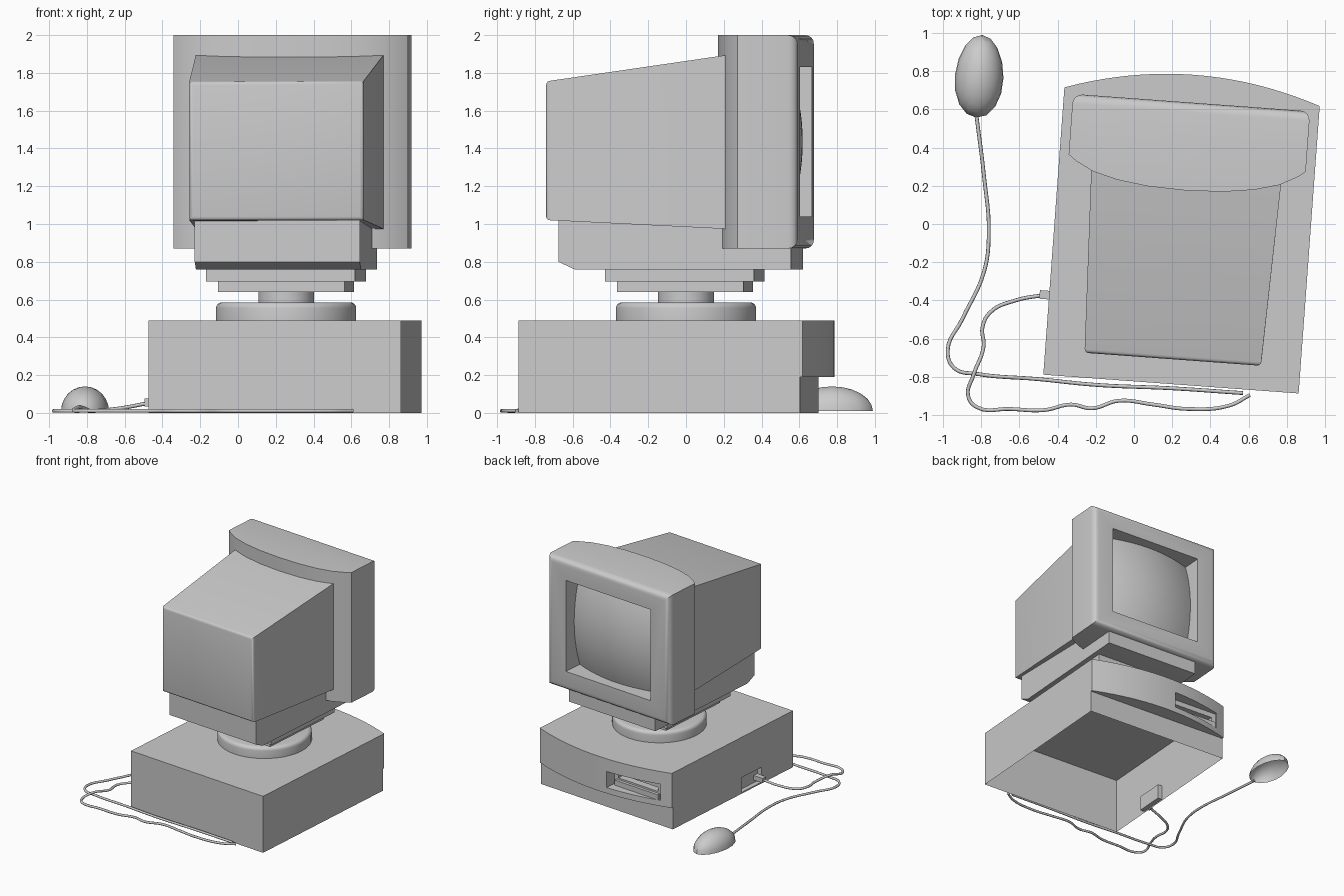
import bpy, bmesh, math
from mathutils import Vector

if "Cube" in bpy.data.objects:
    bpy.data.objects.remove(bpy.data.objects["Cube"])

TURN = math.radians(-4.2)      # whole computer is turned a little on the desk
ORIGIN = (0.255, 0, 0)


def add(name, bm, loc=ORIGIN, rot=TURN):
    bmesh.ops.recalc_face_normals(bm, faces=bm.faces)
    me = bpy.data.meshes.new(name)
    bm.to_mesh(me)
    bm.free()
    ob = bpy.data.objects.new(name, me)
    ob.location = loc
    ob.rotation_euler.z = rot
    bpy.context.collection.objects.link(ob)
    return ob


def extrude(ring, vec):
    bm = bmesh.new()
    f = bm.faces.new([bm.verts.new(p) for p in ring])
    new = bmesh.ops.extrude_face_region(bm, geom=[f], use_keep_orig=True)["geom"]
    bmesh.ops.translate(bm, vec=vec, verts=[g for g in new if isinstance(g, bmesh.types.BMVert)])
    return bm


def box_bm(x0, x1, y0, y1, z0, z1):
    return extrude([(x0, y0, z0), (x1, y0, z0), (x1, y1, z0), (x0, y1, z0)], (0, 0, z1 - z0))


def box(name, *dims):
    return add(name, box_bm(*dims))


def bevel(bm, test, width, segments):
    edges = [e for e in bm.edges if all(test(v.co) for v in e.verts)]
    bmesh.ops.bevel(bm, geom=edges, offset=width, segments=segments, profile=0.5, affect='EDGES')


def cut(ob, *dims):
    tool = box("cutter", *dims)
    tool.hide_render = True
    mod = ob.modifiers.new("cut", 'BOOLEAN')
    mod.operation, mod.object, mod.solver = 'DIFFERENCE', tool, 'EXACT'
    bpy.context.view_layer.objects.active = ob
    bpy.ops.object.modifier_apply(modifier=mod.name)
    bpy.data.objects.remove(tool)


def disc(name, r, z0, z1, rnd=0):
    bm = bmesh.new()
    bmesh.ops.create_cone(bm, cap_ends=True, segments=40, radius1=r, radius2=r, depth=z1 - z0)
    bmesh.ops.translate(bm, vec=(0, 0, (z0 + z1) / 2), verts=bm.verts)
    if rnd:
        bevel(bm, lambda c: c.z > z1 - 1e-4, rnd, 4)
    return add(name, bm)


# System unit: bowed front above a flat plinth, open underneath
W = 0.67
ring = [(-W, -0.84, 0), (W, -0.84, 0)]
for i in range(21):
    t = 1 - i / 10
    ring.append((W * t, 0.668 + 0.115 * (1 - t * t), 0))
case = add("system_case", extrude(ring, (0, 0, 0.49)))
cut(case, -1, 1, 0.655, 1, -0.1, 0.19)                 # plinth step
cut(case, -0.58, -0.1, 0.68, 1, 0.24, 0.38)            # drive bay
cut(case, -0.54, -0.14, 0.6, 1, 0.30, 0.335)           # disk slot
cut(case, -0.8, -0.63, -0.45, -0.2, 0.012, 0.14)       # side port
bm = bmesh.new()
bm.from_mesh(case.data)
under = [f for f in bm.faces if f.normal.z < -0.9 and f.calc_center_median().z < 0.001]
bmesh.ops.delete(bm, geom=under, context='FACES')
bm.to_mesh(case.data)
bm.free()
box("drive_ledge", -0.56, -0.12, 0.66, 0.705, 0.24, 0.285)

# Swivel stand
disc("stand_disc", 0.372, 0.49, 0.585, 0.03)
disc("stand_neck", 0.148, 0.58, 0.645)
for name, h, z0, z1 in (("lower_plate", 0.336, 0.64, 0.70), ("middle_plate", 0.395, 0.695, 0.765)):
    box(name, -h, h, -h - 0.006, h - 0.006, z0, z1)
side = [(-0.645, 0.80), (-0.56, 0.76), (0.59, 0.76), (0.59, 1.03), (-0.645, 1.03)]
add("monitor_tray", extrude([(-0.438, y, z) for y, z in side], (0.876, 0, 0)))

# Tapered tube housing
bm = box_bm(-0.463, 0.463, -0.71, 0.27, 1.02, 1.755)
for v in bm.verts:
    if v.co.y > 0:
        v.co.x = math.copysign(0.499, v.co.x)
        v.co.z = 0.973 if v.co.z < 1.3 else 1.897
bevel(bm, lambda c: c.y < 0, 0.02, 3)
add("monitor_housing", bm)

# Front bezel with bowed back and rounded front rim
half = [(0.622, 0.32), (0.58, 0.288), (0.49, 0.241), (0.36, 0.206), (0.2, 0.184)]
ring = [(0.622, 0.637)] + half + [(0, 0.176)] + [(-x, y) for x, y in half[::-1]] + [(-0.622, 0.637)]
bm = extrude([(x, y, 0.87) for x, y in ring], (0, 0, 1.13))
bevel(bm, lambda c: c.y > 0.63, 0.05, 4)
bezel = add("monitor_bezel", bm)
cut(bezel, -0.43, 0.43, 0.42, 1, 1.04, 1.83)

# Domed screen glass
bm = bmesh.new()
bmesh.ops.create_grid(bm, x_segments=16, y_segments=16, size=1)
for v in bm.verts:
    x, z = v.co.x * 0.43, v.co.y * 0.395
    v.co = (x, 0.617 - 0.45 * (x * x + z * z), 1.435 + z)
bmesh.ops.reverse_faces(bm, faces=bm.faces)
screen = add("screen_glass", bm)
if screen.data.polygons[0].normal.y < 0:
    screen.data.flip_normals()

# Mouse: open half egg
bm = bmesh.new()
bmesh.ops.create_uvsphere(bm, u_segments=16, v_segments=12, radius=1)
bmesh.ops.delete(bm, geom=[v for v in bm.verts if v.co.z < -0.01], context='VERTS')
for v in bm.verts:
    v.co = Vector((v.co.x * 0.127 * (1 - 0.07 * v.co.y), v.co.y * 0.217, v.co.z * 0.13 + 0.01))
mouse = add("mouse_body", bm, (-0.81, 0.773, 0), math.radians(-4))
if mouse.data.polygons[0].normal.dot(mouse.data.polygons[0].center) < 0:
    mouse.data.flip_normals()


# Mouse lead in two runs, and its plug
def cable(name, pts):
    cu = bpy.data.curves.new(name, 'CURVE')
    cu.dimensions = '3D'
    cu.bevel_depth, cu.bevel_resolution, cu.resolution_u = 0.01, 2, 6
    cu.use_fill_caps = True
    sp = cu.splines.new('BEZIER')
    sp.bezier_points.add(len(pts) - 1)
    for bp, p in zip(sp.bezier_points, pts):
        bp.co = p if len(p) == 3 else (*p, 0.011)
        bp.handle_left_type = bp.handle_right_type = 'AUTO'
    bpy.context.collection.objects.link(bpy.data.objects.new(name, cu))


cable("mouse_cable", [(-0.825, 0.57, 0.02), (-0.785, 0.25), (-0.76, -0.05), (-0.785, -0.25),
                      (-0.9, -0.5), (-0.975, -0.66), (-0.94, -0.755), (-0.82, -0.785),
                      (-0.5, -0.812), (-0.2, -0.842), (0.2, -0.86), (0.57, -0.885)])
cable("port_cable", [(-0.46, -0.37, 0.055), (-0.62, -0.4, 0.025), (-0.75, -0.46), (-0.793, -0.54),
                     (-0.787, -0.64), (-0.84, -0.79, 0.031), (-0.868, -0.9), (-0.82, -0.96),
                     (-0.65, -0.968), (-0.47, -0.974), (-0.33, -0.945), (-0.22, -0.965),
                     (-0.08, -0.925), (0.1, -0.945), (0.28, -0.968), (0.5, -0.95), (0.607, -0.895)])
box("cable_plug", -0.72, -0.63, -0.445, -0.40, 0.035, 0.075)

# Smooth the rounded surfaces, keep corners crisp
bpy.ops.object.select_all(action='DESELECT')
for ob in bpy.context.collection.objects:
    if ob.type == 'MESH':
        ob.select_set(True)
        bpy.context.view_layer.objects.active = ob
bpy.ops.object.shade_smooth_by_angle(angle=math.radians(30))
